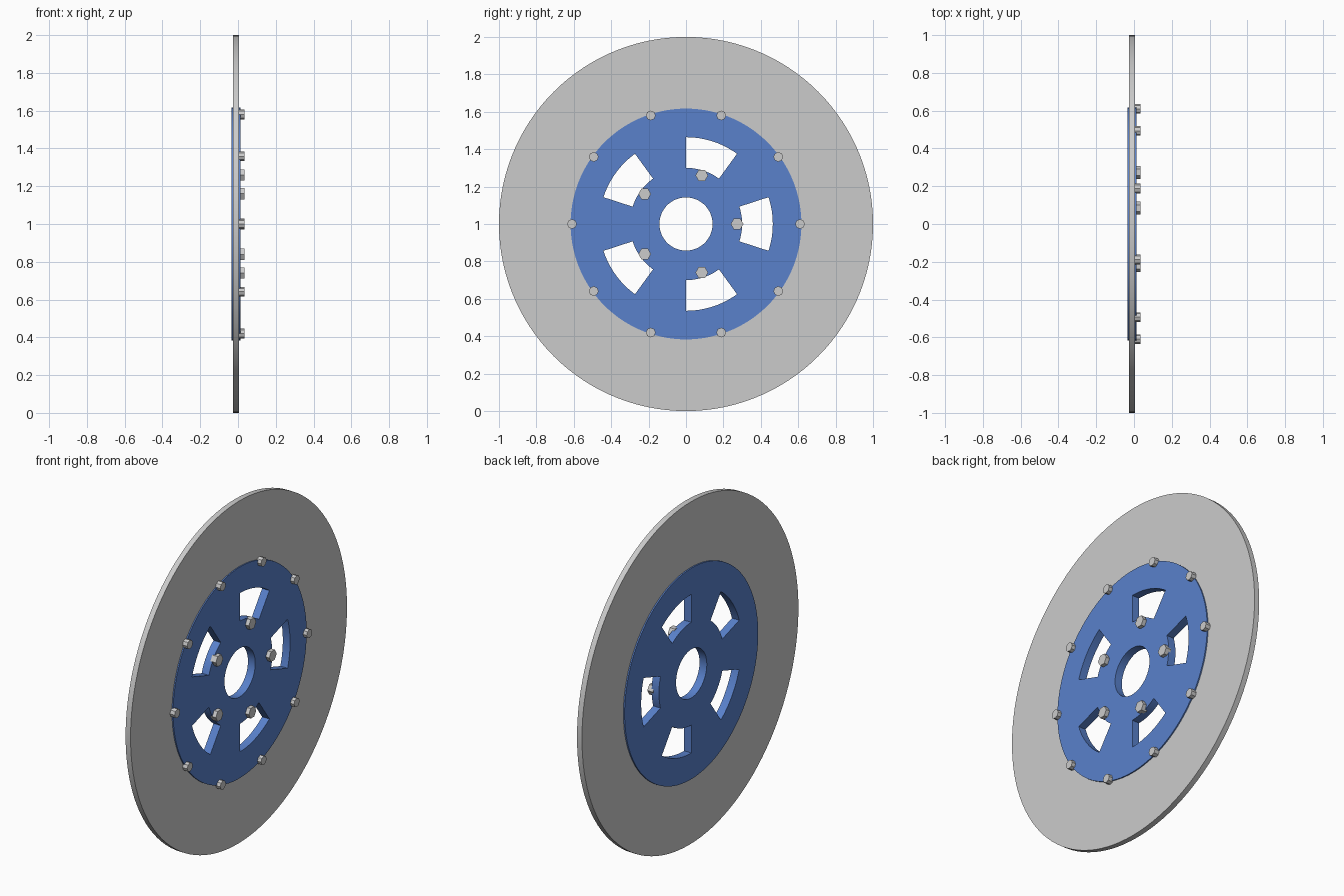
import bpy, bmesh, math

if "Cube" in bpy.data.objects:
    bpy.data.objects.remove(bpy.data.objects["Cube"])

CENTRE_Z = 1.0
SEGMENTS = 120  # 3 degrees per segment


def material(name, color):
    mat = bpy.data.materials.new(name)
    mat.diffuse_color = color
    mat.use_nodes = True
    mat.node_tree.nodes["Principled BSDF"].inputs["Base Color"].default_value = mat.diffuse_color
    return mat


def finish(name, bm, mat=None, smooth=True):
    bmesh.ops.recalc_face_normals(bm, faces=bm.faces[:])
    mesh = bpy.data.meshes.new(name)
    bm.to_mesh(mesh)
    bm.free()
    obj = bpy.data.objects.new(name, mesh)
    bpy.context.collection.objects.link(obj)
    if mat:
        mesh.materials.append(mat)
    if smooth:
        bpy.ops.object.select_all(action='DESELECT')
        obj.select_set(True)
        bpy.context.view_layer.objects.active = obj
        bpy.ops.object.shade_smooth_by_angle(angle=math.radians(30))
    return obj


def polar_plate(name, radii, x0, x1, is_open=lambda band, seg: False, mat=None):
    """Flat plate facing x, made of polar cells; open cells become holes."""
    bm = bmesh.new()
    rings = []
    for r in radii:
        angles = [2 * math.pi * i / SEGMENTS for i in range(SEGMENTS)]
        rings.append([bm.verts.new((x0, r * math.cos(a), CENTRE_Z + r * math.sin(a)))
                      for a in angles])
    for band in range(len(radii) - 1):
        a, b = rings[band], rings[band + 1]
        for i in range(SEGMENTS):
            j = (i + 1) % SEGMENTS
            if not is_open(band, i):
                bm.faces.new((a[i], b[i], b[j], a[j]))
    result = bmesh.ops.extrude_face_region(bm, geom=bm.faces[:], use_keep_orig=True)
    moved = [v for v in result['geom'] if isinstance(v, bmesh.types.BMVert)]
    bmesh.ops.translate(bm, verts=moved, vec=(x1 - x0, 0, 0))
    return finish(name, bm, mat)


def bolt_circle(name, count, circle_radius, bolt_radius, sides, x0, x1):
    """Ring of faceted bolt heads, each a prism along x."""
    for k in range(count):
        t = 2 * math.pi * k / count
        cy, cz = circle_radius * math.cos(t), CENTRE_Z + circle_radius * math.sin(t)
        bm = bmesh.new()
        ends = [[bm.verts.new((x, cy + bolt_radius * math.cos(2 * math.pi * i / sides),
                               cz + bolt_radius * math.sin(2 * math.pi * i / sides)))
                 for i in range(sides)] for x in (x0, x1)]
        for end in ends:
            bm.faces.new(end)
        for i in range(sides):
            j = (i + 1) % sides
            bm.faces.new((ends[0][i], ends[0][j], ends[1][j], ends[1][i]))
        finish(f"{name}_{k + 1}", bm, smooth=False)


# Grey outer disc
polar_plate("friction_ring", [0.61, 1.0], -0.027, 0.005)

# Blue hub with five curved slots, each 36 degrees wide
blue = material("hub_blue", (0.10, 0.22, 0.60, 1.0))
polar_plate("hub_carrier", [0.142, 0.30, 0.464, 0.617], -0.035, 0.012,
            lambda band, seg: band == 1 and (seg + 6) % 24 < 12, blue)

# Bolt heads around the rim and around the centre hole
bolt_circle("rim_bolt", 10, 0.61, 0.026, 8, 0.0, 0.035)
bolt_circle("hub_bolt", 5, 0.273, 0.034, 6, 0.0, 0.035)
